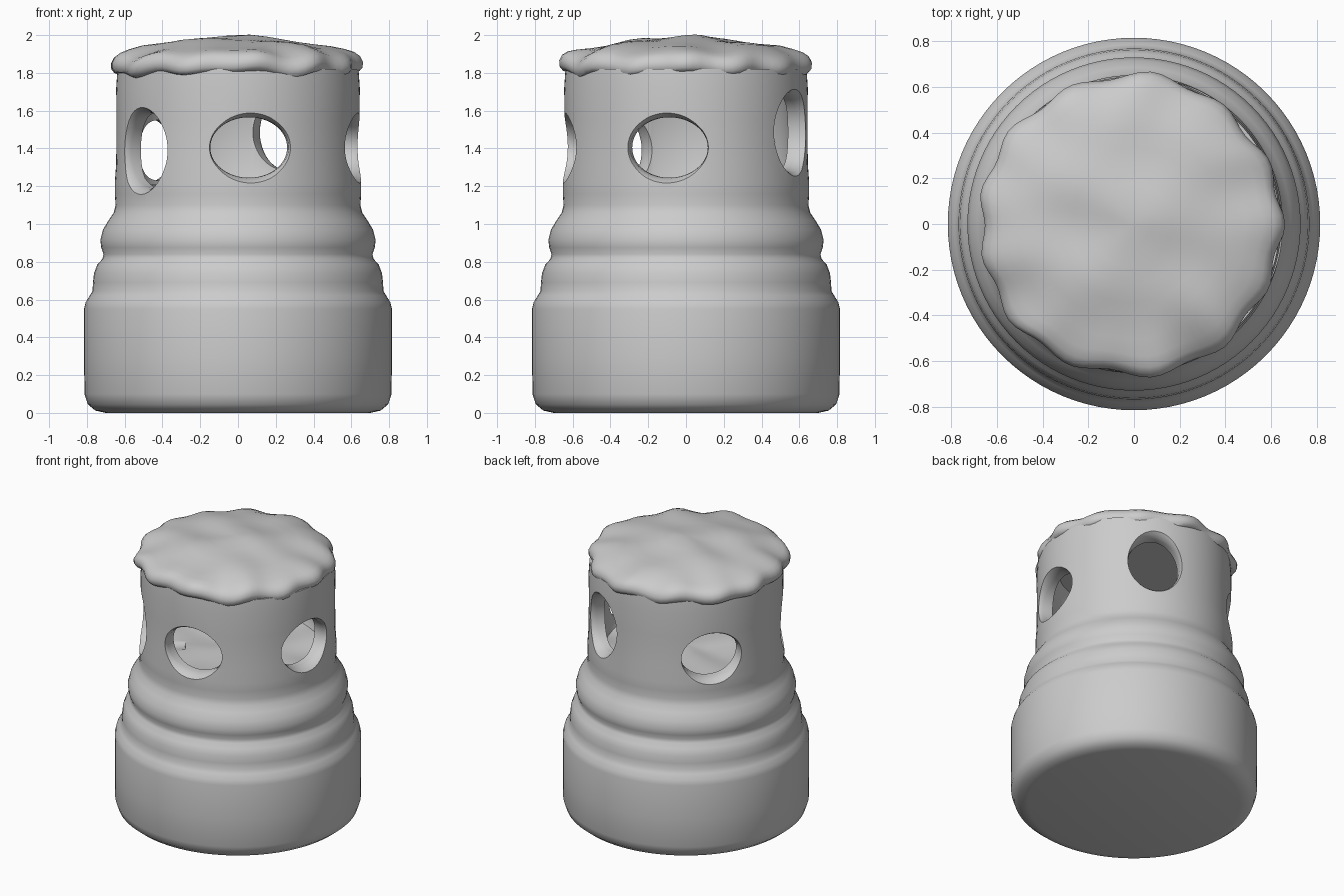
import bpy, bmesh, math
from mathutils import Matrix, Vector

if "Cube" in bpy.data.objects:
    bpy.data.objects.remove(bpy.data.objects["Cube"])

SEG = 96


def lathe(name, profile, shape=None):
    """Closed solid of revolution; shape(r, z, a) may reshape each point."""
    bm = bmesh.new()
    shape = shape or (lambda r, z, a: (r, z))
    rings = []
    for r, z in profile[1:-1]:
        ring = []
        for i in range(SEG):
            a = 2 * math.pi * i / SEG
            r2, z2 = shape(r, z, a)
            ring.append(bm.verts.new((r2 * math.cos(a), r2 * math.sin(a), z2)))
        rings.append(ring)
    ends = [bm.verts.new((0, 0, shape(0, z, 0)[1])) for z in (profile[0][1], profile[-1][1])]
    for i in range(SEG):
        j = (i + 1) % SEG
        for lo, hi in zip(rings, rings[1:]):
            bm.faces.new((lo[i], lo[j], hi[j], hi[i]))
        bm.faces.new((ends[0], rings[0][j], rings[0][i]))
        bm.faces.new((ends[1], rings[-1][i], rings[-1][j]))
    bmesh.ops.recalc_face_normals(bm, faces=bm.faces)
    mesh = bpy.data.meshes.new(name)
    bm.to_mesh(mesh)
    bm.free()
    obj = bpy.data.objects.new(name, mesh)
    bpy.context.collection.objects.link(obj)
    return obj


def activate(obj):
    bpy.ops.object.select_all(action='DESELECT')
    obj.select_set(True)
    bpy.context.view_layer.objects.active = obj


def cut(obj, cutter):
    cutter.hide_render = True
    mod = obj.modifiers.new("cut", 'BOOLEAN')
    mod.operation = 'DIFFERENCE'
    mod.solver = 'EXACT'
    mod.object = cutter
    activate(obj)
    bpy.ops.object.modifier_apply(modifier=mod.name)
    bpy.data.objects.remove(cutter)


def bumps(x, y):
    return 0.010 * math.sin(11 * x + 1) * math.cos(10 * y) + 0.007 * math.sin(17 * y + 5 * x)


# Stepped, ringed body
body = lathe("body", [
    (0, 0), (0.70, 0), (0.755, 0.012), (0.795, 0.045), (0.813, 0.10), (0.815, 0.30),
    (0.815, 0.55), (0.807, 0.585), (0.785, 0.62), (0.77, 0.645), (0.768, 0.69),
    (0.762, 0.74), (0.745, 0.785), (0.718, 0.815), (0.712, 0.84), (0.724, 0.875),
    (0.729, 0.915), (0.715, 0.97), (0.685, 1.02), (0.658, 1.06), (0.648, 1.10),
    (0.652, 1.16), (0.652, 1.22), (0.645, 1.32), (0.643, 1.55), (0.645, 1.72),
    (0.638, 1.82), (0, 1.82)])


# Hollow chamber with an uneven floor
def chamber_shape(r, z, a):
    if z < 1.3:
        z += bumps(r * math.cos(a), r * math.sin(a))
    return r, z


cut(body, lathe("chamber_cutter", [
    (0, 1.2), (0.15, 1.2), (0.3, 1.2), (0.45, 1.2), (0.53, 1.21), (0.545, 1.25),
    (0.545, 1.70), (0.50, 1.76), (0, 1.76)], chamber_shape))

# Oval windows with flared rims: angle, height, half width, half height
WINDOWS = [(-84, 1.405, 0.215, 0.165), (-9, 1.405, 0.215, 0.165),
           (63, 1.485, 0.18, 0.205), (141, 1.39, 0.205, 0.165),
           (218, 1.39, 0.18, 0.205)]
for angle, z, half_w, half_h in WINDOWS:
    cutter = lathe("window_cutter", [
        (0, 0.35), (0.97, 0.35), (0.97, 0.58), (0.99, 0.60), (1.04, 0.625),
        (1.15, 0.655), (1.15, 0.8), (0, 0.8)])
    a = math.radians(angle)
    out = Vector((math.cos(a), math.sin(a), 0))
    side = Vector((-math.sin(a), math.cos(a), 0))
    m = Matrix((side * half_w, Vector((0, 0, half_h)), out)).transposed().to_4x4()
    m.translation = (0, 0, z)
    cutter.data.transform(m)
    cut(body, cutter)


# Lumpy scalloped lid
def lid_shape(r, z, a):
    x, y = r * math.cos(a), r * math.sin(a)
    edge = max(0, (r - 0.45) / 0.2)
    wave = math.cos(13 * a + 0.8 * math.sin(2 * a))
    r2 = r + edge * (0.014 * wave + 0.006 * math.sin(5 * a + 1))
    z2 = z + bumps(x, y) + edge * 0.008 * math.sin(13 * a)
    return r2, z2


lid = lathe("lid", [
    (0, 1.79), (0.45, 1.79), (0.62, 1.795), (0.64, 1.80), (0.655, 1.82), (0.657, 1.85),
    (0.642, 1.88), (0.615, 1.90), (0.57, 1.916), (0.50, 1.935), (0.42, 1.95),
    (0.34, 1.965), (0.26, 1.975), (0.18, 1.982), (0.09, 1.987), (0, 1.987)], lid_shape)
lid.data.transform(Matrix.Translation((-0.015, -0.005, 0)))

for obj in (body, lid):
    activate(obj)
    bpy.ops.object.shade_smooth_by_angle(angle=math.radians(40))
